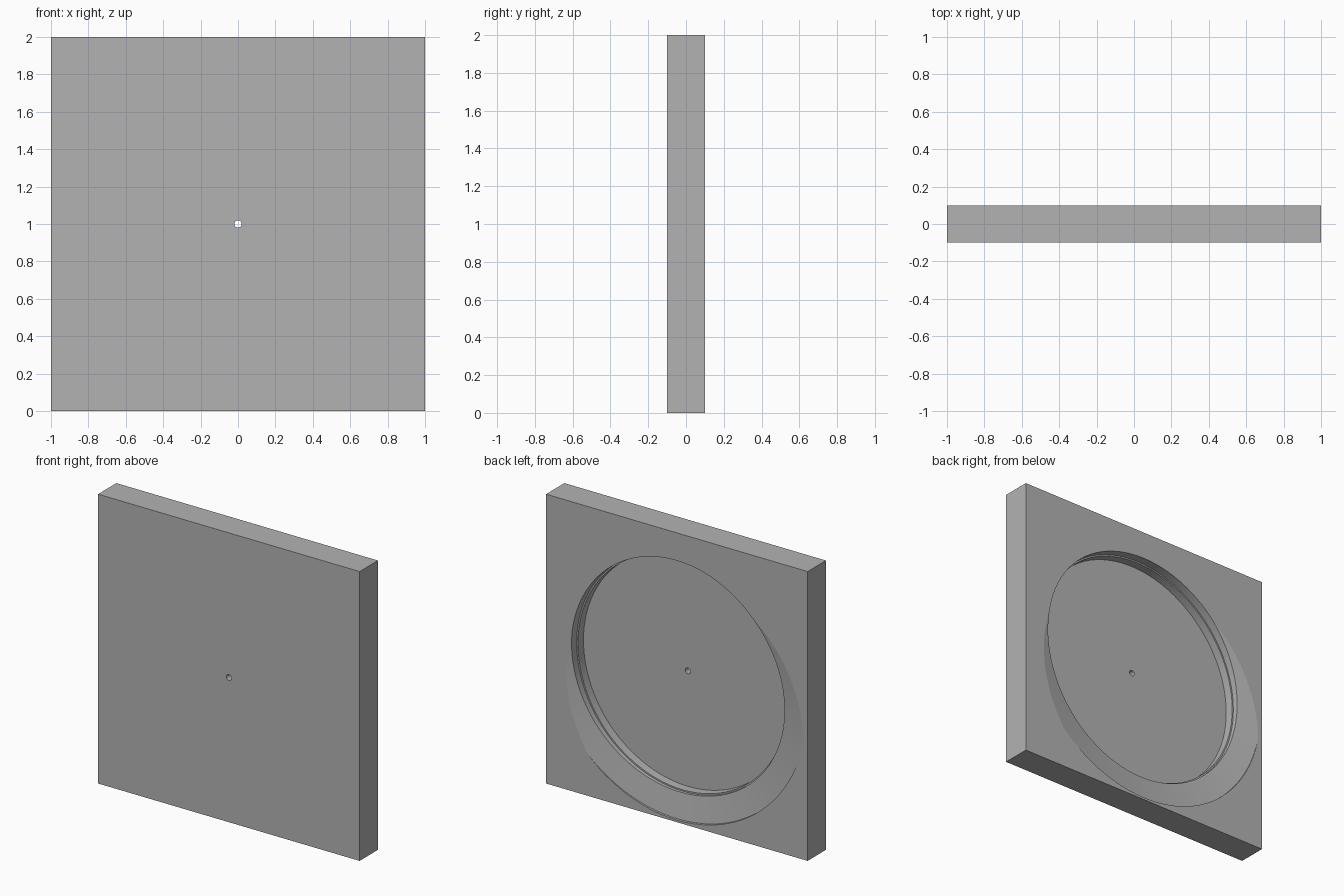
import bpy, bmesh
from math import cos, sin, pi, radians

cube = bpy.data.objects.get("Cube")
if cube:
    bpy.data.objects.remove(cube, do_unlink=True)

BACK = 0.1      # y of the recessed face
SEGS = 96

grey = bpy.data.materials.new("plain grey")
grey.use_nodes = True
colour = (0.45, 0.45, 0.45, 1)
grey.diffuse_color = colour
grey.node_tree.nodes["Principled BSDF"].inputs["Base Color"].default_value = colour


def make_object(name, bm):
    bmesh.ops.recalc_face_normals(bm, faces=bm.faces[:])
    mesh = bpy.data.meshes.new(name)
    bm.to_mesh(mesh)
    bm.free()
    mesh.materials.append(grey)
    obj = bpy.data.objects.new(name, mesh)
    bpy.context.collection.objects.link(obj)
    return obj


def ring_solid(name, rings, segs=SEGS):
    """Closed solid through rings of (radius, depth function of angle)."""
    bm = bmesh.new()
    loops = []
    for radius, depth in rings:
        angles = [2 * pi * i / segs for i in range(segs)]
        loops.append([bm.verts.new((-radius * cos(a), BACK - depth(a), 1 + radius * sin(a)))
                      for a in angles])
    for low, high in zip(loops, loops[1:]):
        for i in range(segs):
            j = (i + 1) % segs
            bm.faces.new((low[i], low[j], high[j], high[i]))
    bm.faces.new(loops[0])
    bm.faces.new(loops[-1])
    return make_object(name, bm)


def level(depth):
    return lambda angle: depth


def dish_depth(radius):
    """Depth of the shallow, slightly tilted cone around the recess."""
    return lambda a: 0.15 * (1 - radius * (1.13 - 0.24 * cos(a - radians(288))))


# Square slab
bm = bmesh.new()
bmesh.ops.create_cube(bm, size=2)
for v in bm.verts:
    v.co.y *= BACK
    v.co.z += 1
slab = make_object("slab", bm)

# Tilted dish, stepped round recess and centre hole
cutters = [
    ring_solid("dish_cutter", [(0.6, dish_depth(0.6)), (0.985, dish_depth(0.985)),
                               (0.985, level(-0.2))]),
    ring_solid("recess_cutter", [(0.798, level(0.12)), (0.798, level(0.06)),
                                 (0.808, level(0.06)), (0.808, level(-0.3))]),
    ring_solid("hole_cutter", [(0.02, level(0.4)), (0.02, level(-0.4))], 16),
]

bpy.ops.object.select_all(action='DESELECT')
slab.select_set(True)
bpy.context.view_layer.objects.active = slab
for cutter in cutters:
    cutter.hide_render = True
    mod = slab.modifiers.new(cutter.name, 'BOOLEAN')
    mod.operation = 'DIFFERENCE'
    mod.solver = 'EXACT'
    mod.object = cutter
    bpy.ops.object.modifier_apply(modifier=mod.name)
    bpy.data.objects.remove(cutter, do_unlink=True)

bpy.ops.object.shade_smooth_by_angle(angle=radians(5))
